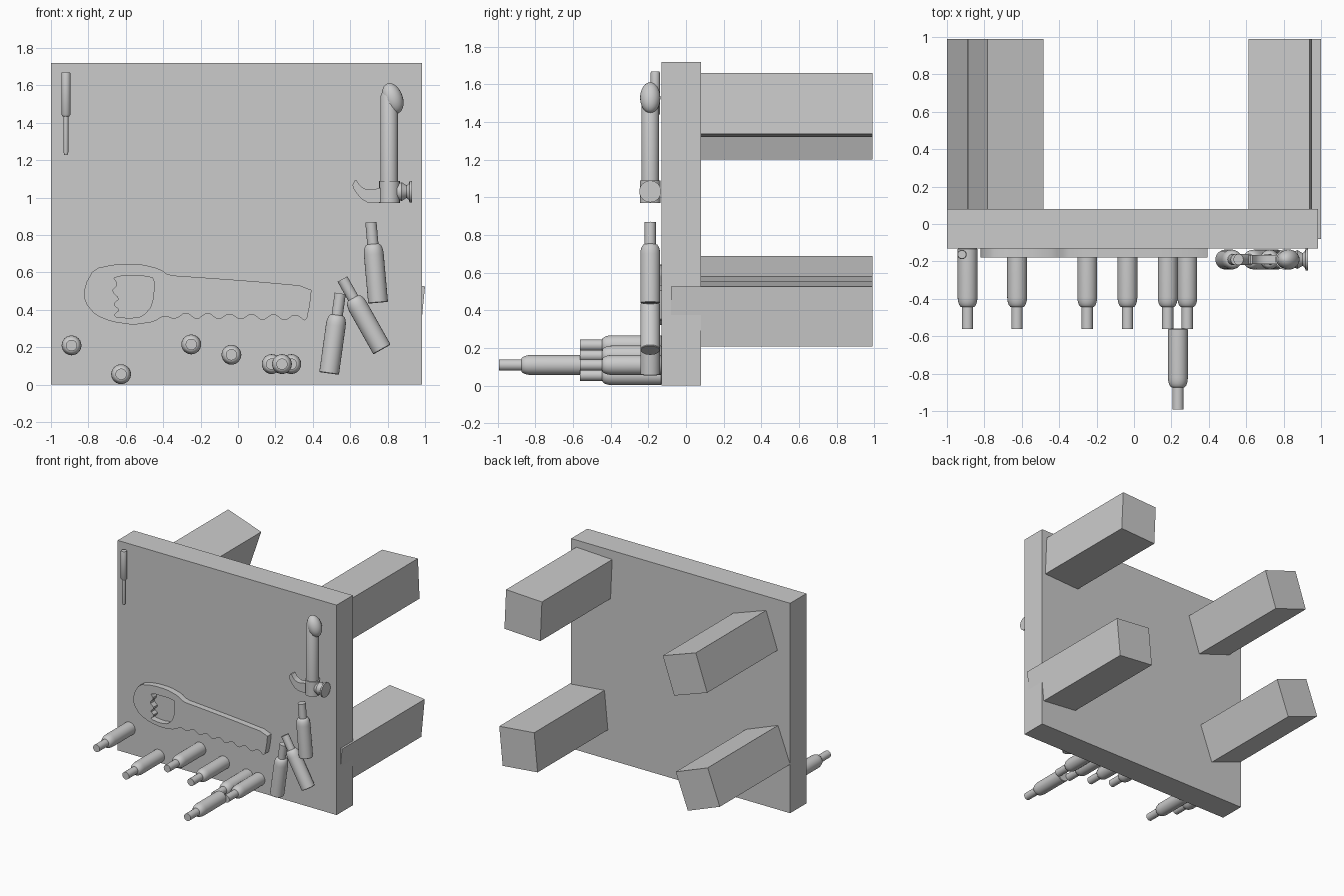
import bpy, bmesh, math
from mathutils import Vector, Matrix

if "Cube" in bpy.data.objects:
    bpy.data.objects.remove(bpy.data.objects["Cube"])

COL = bpy.context.scene.collection


def finish(name, bm, angle=None):
    bmesh.ops.recalc_face_normals(bm, faces=bm.faces)
    me = bpy.data.meshes.new(name)
    bm.to_mesh(me)
    bm.free()
    ob = bpy.data.objects.new(name, me)
    COL.objects.link(ob)
    if angle:
        smooth(ob, angle)
    return ob


def smooth(ob, angle):
    bpy.ops.object.select_all(action='DESELECT')
    bpy.context.view_layer.objects.active = ob
    ob.select_set(True)
    bpy.ops.object.shade_smooth_by_angle(angle=math.radians(angle))


def box(name, center, size, roll=0):
    m = Matrix.Translation(center) @ Matrix.Rotation(roll, 4, 'Y') @ Matrix.Diagonal((*size, 1))
    bm = bmesh.new()
    bmesh.ops.create_cube(bm, size=1, matrix=m)
    return finish(name, bm)


def lathe(name, profile, base, axis, sides=24):
    """Revolve (radius, height) pairs about an axis starting at base."""
    rot = Vector((0, 0, 1)).rotation_difference(Vector(axis).normalized()).to_matrix().to_4x4()
    m = Matrix.Translation(base) @ rot
    bm = bmesh.new()
    rings = []
    for r, h in profile:
        rings.append([bm.verts.new(m @ Vector((r * math.cos(a), r * math.sin(a), h)))
                      for a in (2 * math.pi * i / sides for i in range(sides))])
    for lo, hi in zip(rings, rings[1:]):
        for i in range(sides):
            j = (i + 1) % sides
            bm.faces.new((lo[i], lo[j], hi[j], hi[i]))
    bm.faces.new(rings[0][::-1])
    bm.faces.new(rings[-1])
    return finish(name, bm, 40)


def chaikin(pts):
    out = []
    for a, b in zip(pts, pts[1:] + pts[:1]):
        for t in (0.2, 0.8):
            out.append((a[0] + (b[0] - a[0]) * t, a[1] + (b[1] - a[1]) * t))
    return out


def plate(name, loops, y0, y1):
    """Extrude flat x-z outlines (first is the rim, others are holes)."""
    cu = bpy.data.curves.new(name, 'CURVE')
    cu.dimensions = '2D'
    cu.fill_mode = 'BOTH'
    cu.extrude = (y1 - y0) / 2
    for pts in loops:
        sp = cu.splines.new('POLY')
        sp.points.add(len(pts) - 1)
        for p, (x, z) in zip(sp.points, pts):
            p.co = (x, z, 0, 1)
        sp.use_cyclic_u = True
    ob = bpy.data.objects.new(name, cu)
    COL.objects.link(ob)
    ob.location.y = (y0 + y1) / 2
    ob.rotation_euler.x = math.pi / 2
    bpy.ops.object.select_all(action='DESELECT')
    bpy.context.view_layer.objects.active = ob
    ob.select_set(True)
    bpy.ops.object.convert(target='MESH')
    smooth(bpy.context.view_layer.objects.active, 35)


# Table top standing on its edge
box("table_top", (-0.0075, -0.025, 0.86), (1.985, 0.21, 1.72))

# Four square legs, each twisted a little: x, z, side, roll in degrees, front y
for name, x, z, s, roll, y0 in (
        ("upper_left_leg", -0.684, 1.402, 0.317, 19, 0.0),
        ("upper_right_leg", 0.783, 1.492, 0.325, -2.6, 0.0),
        ("lower_left_leg", -0.80, 0.49, 0.31, 20.8, 0.0),
        ("lower_right_leg", 0.826, 0.383, 0.318, 5.6, -0.08)):
    box(name, (x, (y0 + 0.99) / 2, z), (s, 0.99 - y0, s), math.radians(roll))

# Bottles: body, rounded shoulder, neck
BOTTLE = [(0.049, 0), (0.053, 0.004), (0.053, 0.26)]
BOTTLE += [(0.03 + 0.023 * math.cos(a), 0.26 + 0.055 * math.sin(a))
           for a in (math.pi / 2 * i / 5 for i in range(1, 6))]
BOTTLE += [(0.03, 0.432)]

# Bottles pointing out of the board
for i, (x, y, z) in enumerate((
        (-0.89, -0.13, 0.21), (-0.625, -0.13, 0.056), (-0.25, -0.13, 0.215),
        (-0.035, -0.13, 0.16), (0.18, -0.13, 0.11), (0.285, -0.13, 0.11),
        (0.235, -0.56, 0.11))):
    lathe(f"peg_bottle_{i + 1}", BOTTLE, (x, y, z), (0, -1, 0))

# Bottles lying flat against the board
for i, (bx, bz, tx, tz) in enumerate((
        (0.487, 0.06, 0.547, 0.49), (0.77, 0.188, 0.561, 0.56), (0.749, 0.438, 0.711, 0.864))):
    lathe(f"flat_bottle_{i + 1}", BOTTLE, (bx, -0.19, bz), (tx - bx, 0, tz - bz))

# Screwdriver, hanging tip down
lathe("screwdriver_handle", [(0.018, 0), (0.025, 0.01), (0.025, 0.225), (0.022, 0.235)],
      (-0.92, -0.163, 1.435), (0, 0, 1), 16)
lathe("screwdriver_shaft", [(0.009, 0), (0.013, 0.015), (0.013, 0.21)],
      (-0.92, -0.163, 1.228), (0, 0, 1), 16)

# Hammer: grip, bent knob, head hub, striking face, claw
lathe("hammer_handle", [(0.047, 0), (0.047, 0.48), (0.035, 0.51)], (0.808, -0.19, 1.06), (0, 0, 1))
lathe("hammer_knob", [(max(0.054 * math.sin(a), 0.001), -0.085 * math.cos(a))
                      for a in (math.pi * i / 12 for i in range(13))],
      (0.827, -0.19, 1.53), (-0.35, 0, 1))
lathe("hammer_hub", [(0.055, 0), (0.055, 0.12)], (0.81, -0.19, 0.97), (0, 0, 1))
lathe("hammer_face", [(0.04, 0), (0.05, 0.025), (0.04, 0.04), (0.034, 0.052),
                      (0.042, 0.062), (0.058, 0.068), (0.058, 0.08)],
      (0.85, -0.19, 1.032), (1, 0, 0))
plate("hammer_claw", [chaikin([
    (0.78, 0.975), (0.70, 0.97), (0.655, 0.995), (0.608, 1.06), (0.628, 1.1),
    (0.66, 1.055), (0.70, 1.04), (0.78, 1.055)])], -0.215, -0.165)

# Hand saw: upper rim, handle end and scalloped teeth
rim = [(-0.67, 0.335), (-0.76, 0.37), (-0.82, 0.44), (-0.82, 0.53), (-0.77, 0.62),
       (-0.65, 0.645), (-0.52, 0.645), (-0.42, 0.62), (-0.37, 0.585), (-0.25, 0.577),
       (0.06, 0.555), (0.395, 0.525), (0.385, 0.43), (0.365, 0.335)]
teeth = [(0.365 - 0.0585 * i, (0.337 if i % 2 == 0 else 0.378) + 0.012 * i / 13)
         for i in range(1, 13)]
rim += teeth + [(-0.395, 0.37), (-0.45, 0.335), (-0.56, 0.32)]
# Grip hole with wavy inner edge
hole = [(-0.67, 0.58), (-0.46, 0.58), (-0.445, 0.54), (-0.46, 0.42), (-0.51, 0.365),
        (-0.58, 0.355), (-0.67, 0.365), (-0.632, 0.40), (-0.668, 0.43), (-0.632, 0.46),
        (-0.675, 0.50), (-0.64, 0.535)]
plate("hand_saw", [chaikin(rim), chaikin(hole)], -0.18, -0.125)
